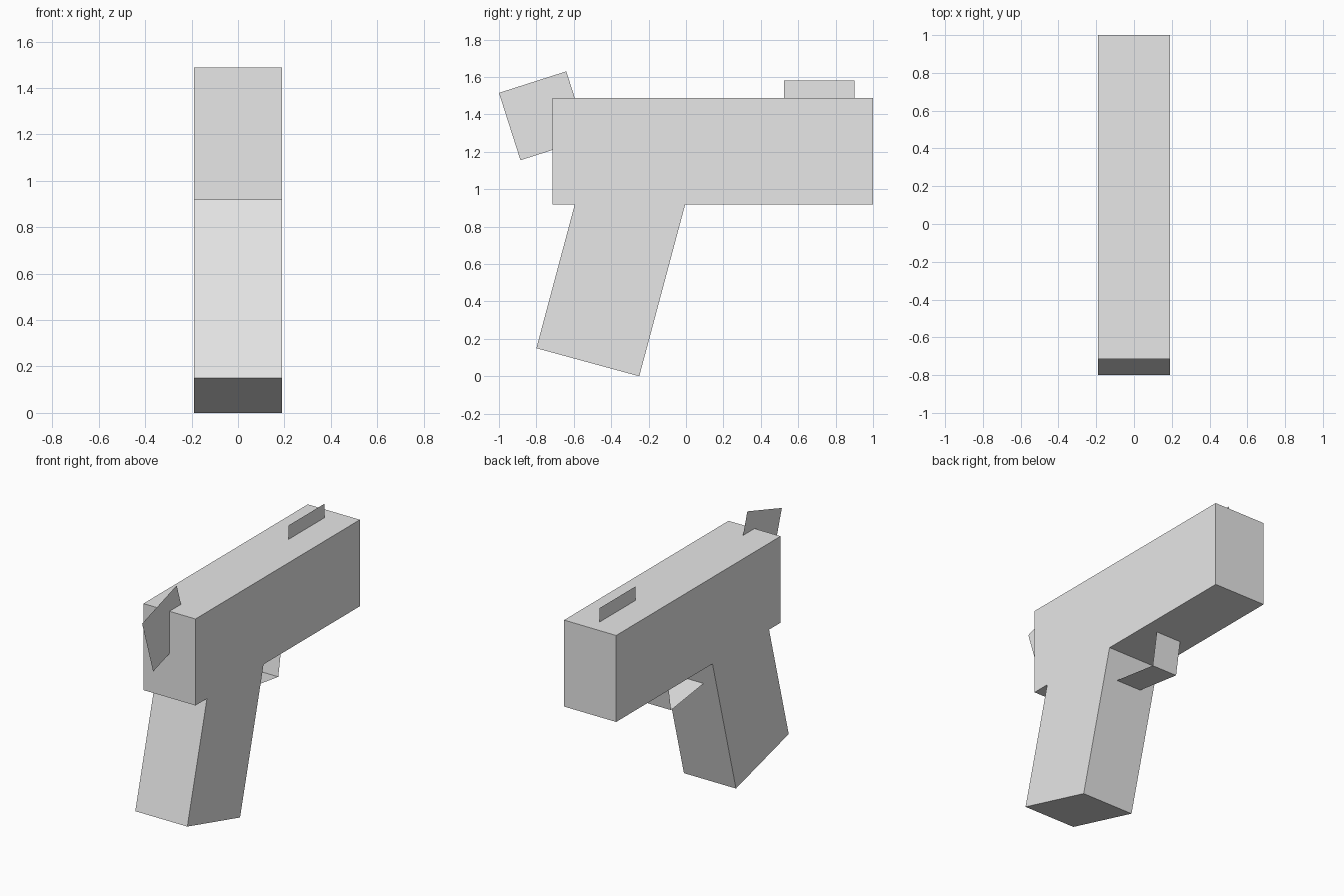
import bpy
import bmesh

cube = bpy.data.objects.get("Cube")
if cube:
    bpy.data.objects.remove(cube, do_unlink=True)

grey = bpy.data.materials.new("light_grey")
grey.use_nodes = True
grey.diffuse_color = (0.8, 0.8, 0.8, 1)
grey.node_tree.nodes["Principled BSDF"].inputs["Base Color"].default_value = (0.8, 0.8, 0.8, 1)


def finish(name, bm):
    mesh = bpy.data.meshes.new(name)
    bm.to_mesh(mesh)
    bm.free()
    mesh.materials.append(grey)
    obj = bpy.data.objects.new(name, mesh)
    bpy.context.collection.objects.link(obj)
    return obj


def side_profile(name, outline, half_width=0.0):
    """Side outline of (y, z) points: a flat plate, or a block of the given half width."""
    bm = bmesh.new()
    face = bm.faces.new([bm.verts.new((-half_width, y, z)) for y, z in outline])
    if half_width:
        out = bmesh.ops.extrude_face_region(bm, geom=[face], use_keep_orig=True)
        moved = [v for v in out["geom"] if isinstance(v, bmesh.types.BMVert)]
        bmesh.ops.translate(bm, verts=moved, vec=(2 * half_width, 0, 0))
        bmesh.ops.recalc_face_normals(bm, faces=bm.faces)
    return finish(name, bm)


def bent_strip(name, path, half_width):
    """Thin strip across x that follows a (y, z) path."""
    bm = bmesh.new()
    rows = [[bm.verts.new((x, y, z)) for x in (-half_width, half_width)] for y, z in path]
    for a, b in zip(rows, rows[1:]):
        bm.faces.new((a[0], a[1], b[1], b[0]))
    return finish(name, bm)


WIDTH = 0.19
BASE = 0.917

# Main blocks
side_profile("slide", [(-0.715, BASE), (1, BASE), (1, 1.488), (-0.715, 1.488)], WIDTH)
side_profile("grip", [(-0.8, 0.15), (-0.25, 0), (-0.005, BASE), (-0.595, BASE)], WIDTH)

# Flat plates on the centre line
side_profile("hammer", [(-1, 1.515), (-0.885, 1.155), (-0.525, 1.27), (-0.64, 1.63)])
side_profile("front_sight", [(0.525, 1.488), (0.9, 1.488), (0.9, 1.58), (0.525, 1.58)])

# Guard strip running from the grip up to the slide
bent_strip("trigger_guard", [(-0.1, 0.75), (0.288, 0.697), (0.326, BASE)], 0.0925)
